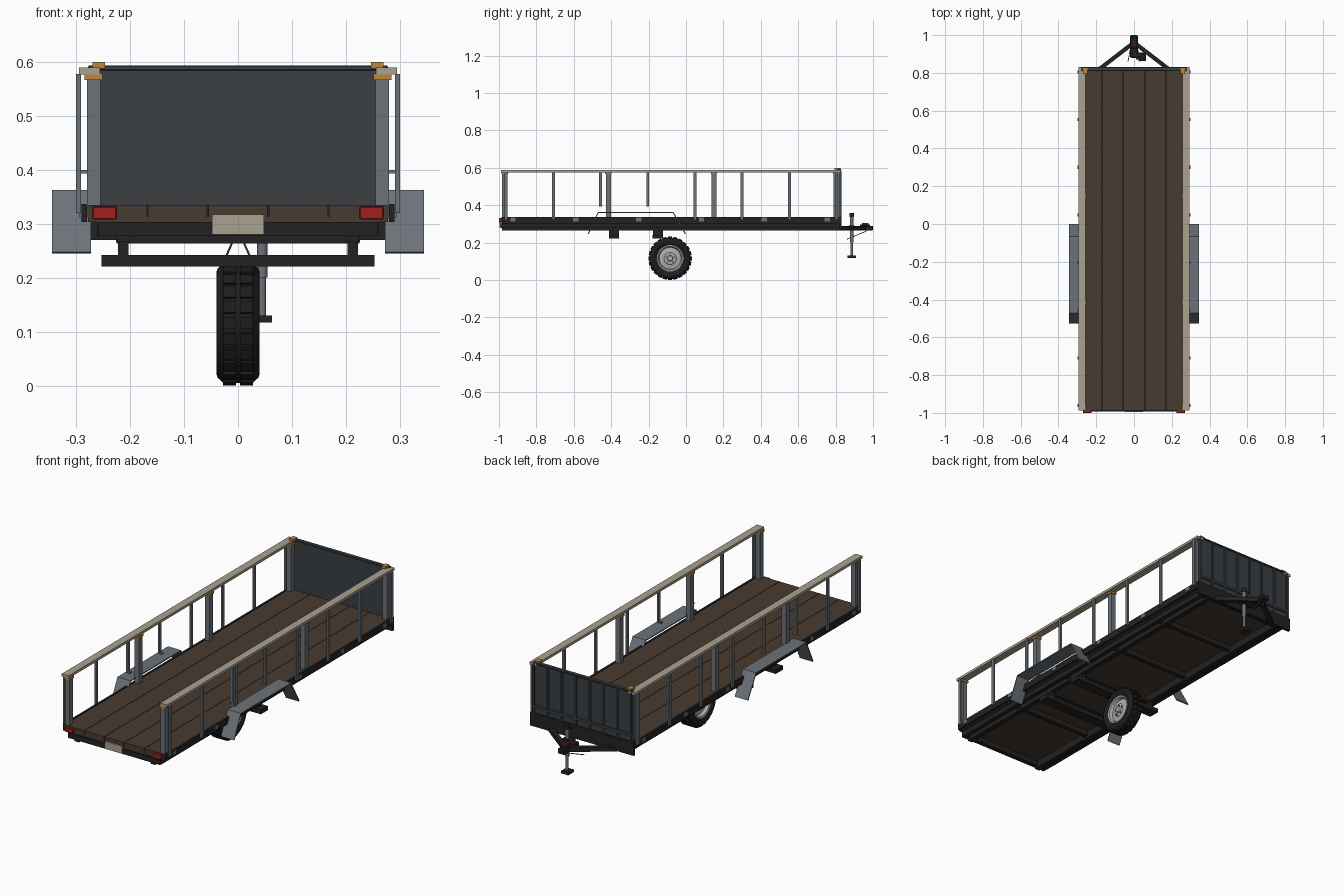
import bpy, bmesh, math
from mathutils import Vector, Matrix

if "Cube" in bpy.data.objects:
    bpy.data.objects.remove(bpy.data.objects["Cube"])


def mat(name, r, g, b):
    m = bpy.data.materials.new(name)
    m.diffuse_color = (r, g, b, 1)
    m.use_nodes = True
    m.node_tree.nodes["Principled BSDF"].inputs["Base Color"].default_value = m.diffuse_color
    return m


DARK = mat("frame_black", 0.016, 0.016, 0.016)
RUBBER = mat("rubber", 0.014, 0.012, 0.011)
WOOD = mat("deck_wood", 0.065, 0.043, 0.03)
STEEL = mat("post_steel", 0.15, 0.17, 0.19)
PANEL = mat("panel_slate", 0.043, 0.05, 0.057)
RAIL = mat("rail_beige", 0.40, 0.36, 0.28)
GOLD = mat("gold", 0.5, 0.25, 0.04)
RED = mat("red_lens", 0.35, 0.015, 0.012)
RIM = mat("rim_grey", 0.4, 0.42, 0.43)


def finish(name, bm, m):
    bmesh.ops.recalc_face_normals(bm, faces=bm.faces[:])
    me = bpy.data.meshes.new(name)
    bm.to_mesh(me)
    bm.free()
    me.materials.append(m)
    ob = bpy.data.objects.new(name, me)
    bpy.context.collection.objects.link(ob)
    return ob


def box(name, xs, ys, zs, m, rot=None, bevel=0):
    c = Vector([(a + b) / 2 for a, b in (xs, ys, zs)])
    d = [abs(b - a) for a, b in (xs, ys, zs)]
    bm = bmesh.new()
    bmesh.ops.create_cube(bm, size=1, matrix=Matrix.Diagonal((*d, 1)))
    if bevel:
        bmesh.ops.bevel(bm, geom=bm.edges[:], offset=bevel, segments=1, affect='EDGES')
    bm.transform(Matrix.Translation(c) @ (rot or Matrix()))
    return finish(name, bm, m)


def bar(name, a, b, w, h, m):
    """Square bar from a to b."""
    a, b = Vector(a), Vector(b)
    bm = bmesh.new()
    bmesh.ops.create_cube(bm, size=1, matrix=Matrix.Diagonal((w, (b - a).length, h, 1)))
    q = (b - a).to_track_quat('Y', 'Z').to_matrix().to_4x4()
    bm.transform(Matrix.Translation((a + b) / 2) @ q)
    return finish(name, bm, m)


def rod(name, a, b, r, m, n=16):
    a, b = Vector(a), Vector(b)
    bm = bmesh.new()
    bmesh.ops.create_cone(bm, cap_ends=True, segments=n, radius1=r, radius2=r, depth=(b - a).length)
    bm.transform(Matrix.Translation((a + b) / 2) @ (b - a).to_track_quat('Z', 'Y').to_matrix().to_4x4())
    ob = finish(name, bm, m)
    smooth(ob)
    return ob


def smooth(ob):
    bpy.ops.object.select_all(action='DESELECT')
    ob.select_set(True)
    bpy.context.view_layer.objects.active = ob
    bpy.ops.object.shade_smooth_by_angle(angle=math.radians(30))


WY, WZ = -0.085, 0.116  # wheel centre


def lathe(name, pts, m, steps=40):
    """Revolve (x, radius) points about the wheel axis."""
    bm = bmesh.new()
    vs = [bm.verts.new((x, 0, r)) for x, r in pts]
    es = [bm.edges.new(p) for p in zip(vs, vs[1:])]
    bmesh.ops.spin(bm, geom=vs + es, cent=(0, 0, 0), axis=(1, 0, 0), angle=2 * math.pi, steps=steps)
    bmesh.ops.remove_doubles(bm, verts=bm.verts[:], dist=1e-5)
    bm.transform(Matrix.Translation((0, WY, WZ)))
    smooth(finish(name, bm, m))


# deck boards
for i in range(5):
    x = -0.28 + i * 0.112
    box(f"deck_board_{i}", (x + 0.001, x + 0.111), (-0.988, 0.82), (0.312, 0.335), WOOD)
box("deck_underlay", (-0.278, 0.278), (-0.986, 0.82), (0.303, 0.313), WOOD)

# frame: rims, chassis rails, cross members
for s in (-1, 1):
    box("side_rim", (s * 0.28, s * 0.29), (-0.985, 0.825), (0.303, 0.337), DARK)
    box("chassis_rail", (s * 0.2, s * 0.226), (-0.985, 0.82), (0.266, 0.303), DARK)
    box("outer_rail", (s * 0.24, s * 0.26), (-0.985, 0.82), (0.277, 0.303), DARK)
for y in (-0.98, -0.6, -0.22, 0.14, 0.48, 0.81):
    box("cross_member", (-0.258, 0.258), (y - 0.012, y + 0.012), (0.277, 0.303), DARK)
box("front_rim", (-0.29, 0.29), (0.82, 0.832), (0.27, 0.337), DARK)

# axle beams with hangers
for y in (-0.385, -0.15):
    box("axle_beam", (-0.253, 0.253), (y - 0.028, y + 0.028), (0.221, 0.242), DARK)
    box("axle_plate", (-0.225, 0.225), (y - 0.02, y + 0.02), (0.263, 0.277), DARK)
    for s in (-1, 1):
        box("axle_hanger", (s * 0.203, s * 0.222), (y - 0.026, y + 0.026), (0.24, 0.27), DARK)

# sides
for s in (-1, 1):
    box("top_rail", (s * 0.256, s * 0.295), (-0.988, 0.83), (0.576, 0.589), RAIL)
    for y in (-0.97, -0.415, 0.15, 0.803):
        box("main_post", (s * 0.255, s * 0.28), (y - 0.014, y + 0.014), (0.33, 0.577), STEEL)
        box("post_bracket", (s * 0.251, s * 0.284), (y - 0.017, y + 0.017), (0.566, 0.578), GOLD)
    for i in range(8):
        y = -0.962 + i * 0.2525
        low = 0.395 if i in (2, 3) else 0.32
        box("side_stake", (s * 0.291, s * 0.3), (y - 0.008, y + 0.008), (low, 0.577), STEEL)
        if low > 0.35:
            box("stake_tie", (s * 0.278, s * 0.3), (y - 0.008, y + 0.008), (0.393, 0.4), STEEL)
    for i in range(6):
        y = -0.925 + i * 0.336
        box("stake_pocket", (s * 0.288, s * 0.294), (y - 0.014, y + 0.014), (0.312, 0.333), STEEL)
    box("corner_cap", (s * 0.246, s * 0.27), (0.795, 0.825), (0.588, 0.6), GOLD)
    # fender sheet
    bm = bmesh.new()
    prof = [(-0.523, 0.246), (-0.47, 0.36), (-0.068, 0.36), (-0.003, 0.246)]
    rows = [[bm.verts.new((s * x, y, z)) for x in (0.272, 0.345)] for y, z in prof]
    for a, b in zip(rows, rows[1:]):
        bm.faces.new((a[0], a[1], b[1], b[0]))
    f = finish("fender", bm, STEEL)
    so = f.modifiers.new("thickness", 'SOLIDIFY')
    so.thickness, so.offset = 0.006, 0
    # tail light
    box("tail_light", (s * 0.225, s * 0.27), (-1.0, -0.985), (0.308, 0.332), RED, bevel=0.002)

box("number_plate", (-0.048, 0.048), (-0.996, -0.99), (0.28, 0.317), RAIL)

# headboard with outer ribs
box("headboard", (-0.278, 0.278), (0.814, 0.824), (0.335, 0.588), PANEL)
box("headboard_cap", (-0.278, 0.278), (0.81, 0.83), (0.584, 0.593), PANEL, bevel=0.002)
box("headboard_rib_low", (-0.278, 0.278), (0.822, 0.832), (0.365, 0.377), PANEL)
for i in range(8):
    x = -0.273 + i * 0.078
    box("headboard_rib", (x - 0.005, x + 0.005), (0.822, 0.831), (0.337, 0.586), PANEL)

# drawbar, coupler, chains
for s in (-1, 1):
    bar("drawbar", (s * 0.19, 0.815, 0.277), (s * 0.008, 0.955, 0.277), 0.022, 0.022, DARK)
    rod("safety_chain", (s * 0.012, 0.965, 0.262), (s * 0.032, 0.86, 0.218), 0.002, STEEL, 8)
box("coupler", (-0.02, 0.02), (0.88, 1.0), (0.264, 0.29), DARK, bevel=0.004)
box("coupler_top", (-0.014, 0.014), (0.93, 0.985), (0.288, 0.296), DARK, bevel=0.002)
box("coupler_latch", (-0.005, 0.005), (0.94, 0.975), (0.294, 0.304), RED)

# tongue jack
JX, JY = 0.045, 0.886
rod("jack_tube", (JX, JY, 0.2), (JX, JY, 0.34), 0.01, STEEL)
rod("jack_leg", (JX, JY, 0.12), (JX, JY, 0.22), 0.007, STEEL)
box("jack_foot", (JX - 0.022, JX + 0.018), (JY - 0.022, JY + 0.022), (0.117, 0.13), DARK)
box("jack_clamp", (0.01, JX + 0.016), (JY - 0.016, JY + 0.016), (0.266, 0.292), DARK)
rod("jack_cap", (JX, JY, 0.338), (JX, JY, 0.358), 0.012, DARK)
rod("jack_crank", (JX, JY, 0.348), (JX - 0.03, JY, 0.348), 0.003, DARK, 8)

# wheel
half = [(0.029, 0.07), (0.036, 0.08), (0.04, 0.094), (0.038, 0.101), (0.027, 0.111)]
lathe("tire", half + [(-x, r) for x, r in reversed(half)] + [half[0]], RUBBER)
for s in (-1, 1):
    lathe("rim", [(s * x, r) for x, r in ((0.029, 0.073), (0.033, 0.071), (0.031, 0.064), (0.016, 0.058),
          (0.02, 0.036), (0.024, 0.032), (0.024, 0.016), (0.034, 0.013), (0.034, 0))], RIM)
    for i in range(5):
        a = i * math.tau / 5
        y, z = WY + 0.024 * math.sin(a), WZ + 0.024 * math.cos(a)
        rod("wheel_bolt", (s * 0.022, y, z), (s * 0.029, y, z), 0.0035, DARK, 6)
for i in range(24):
    a = i * math.tau / 24
    for s in (-1, 1):
        c = Vector((0, WY - 0.112 * math.sin(a), WZ + 0.112 * math.cos(a)))
        box("tread_lug", (s * 0.004, s * 0.028), (c.y - 0.011, c.y + 0.011), (c.z - 0.004, c.z + 0.004),
            RUBBER, Matrix.Rotation(a, 4, 'X'))
